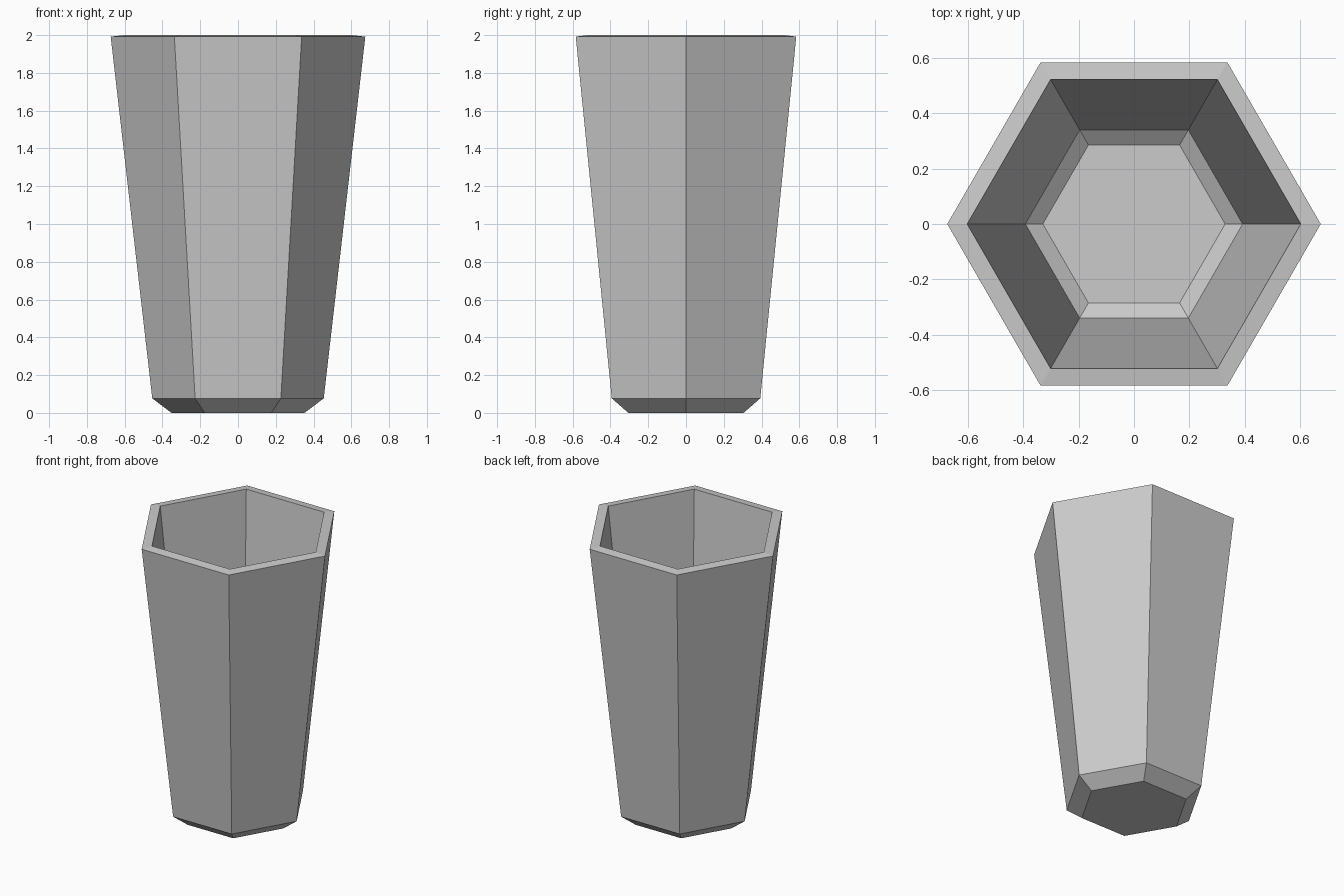
import bpy, bmesh
from math import cos, sin, pi

if "Cube" in bpy.data.objects:
    bpy.data.objects.remove(bpy.data.objects["Cube"])

SIDES = 6
# Closed wall profile (radius, height): outer base, up to the rim, down to the inner floor
profile = [(0.352, 0.0), (0.454, 0.077), (0.674, 1.992),
           (0.602, 2.0), (0.392, 0.111), (0.329, 0.068)]

bm = bmesh.new()
rings = [[bm.verts.new((r * cos(2 * pi * i / SIDES), r * sin(2 * pi * i / SIDES), z))
          for i in range(SIDES)] for r, z in profile]

# Hexagonal outer walls, rim and inner walls
for a, b in zip(rings, rings[1:]):
    for i in range(SIDES):
        j = (i + 1) % SIDES
        bm.faces.new((a[i], a[j], b[j], b[i]))

# Underside and inner floor
bm.faces.new(rings[0][::-1])
bm.faces.new(rings[-1])
bmesh.ops.recalc_face_normals(bm, faces=bm.faces)

mesh = bpy.data.meshes.new("hexagonal_cup")
bm.to_mesh(mesh)
bm.free()
bpy.context.collection.objects.link(bpy.data.objects.new("hexagonal_cup", mesh))
